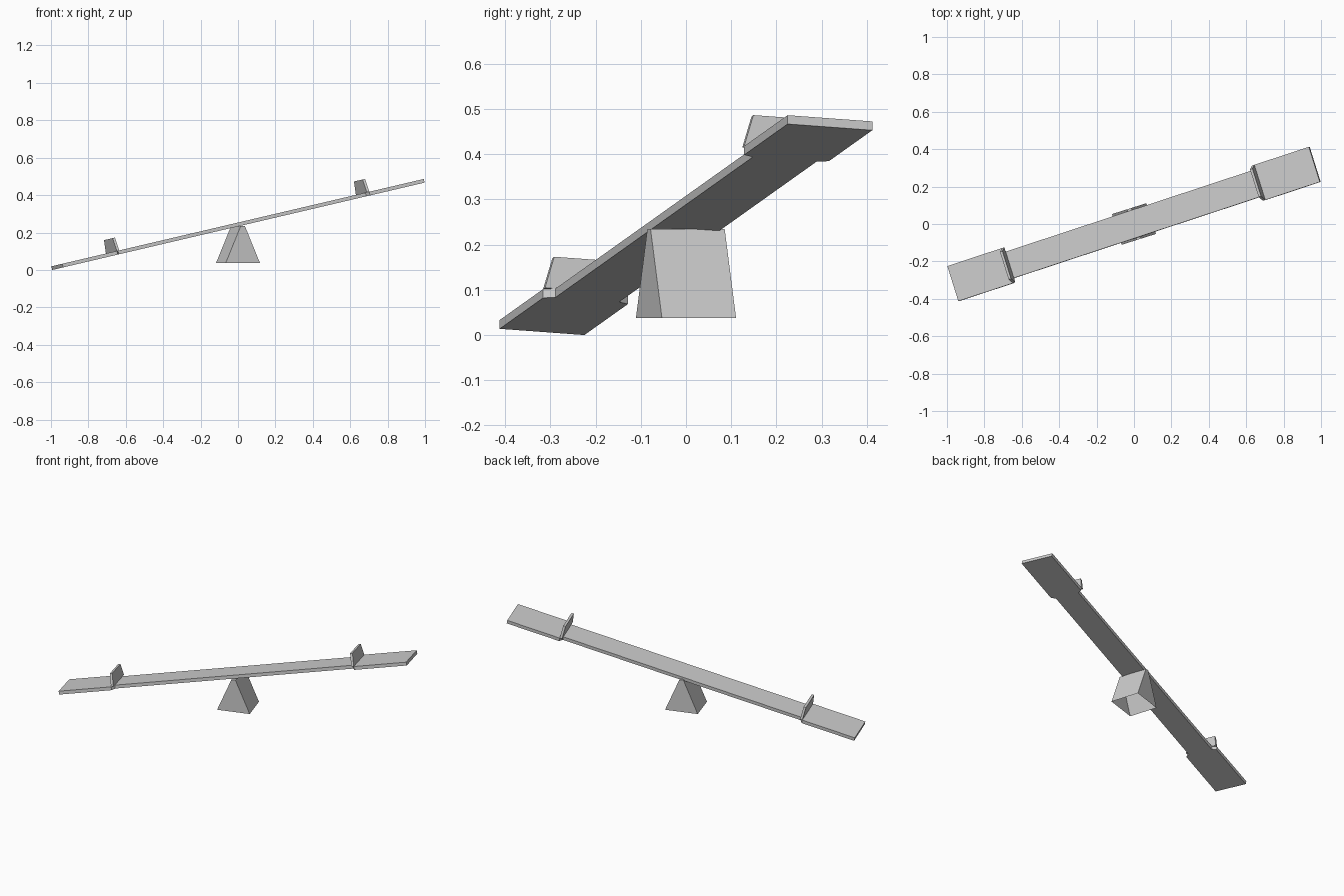
import bpy, bmesh, math
from mathutils import Matrix

if "Cube" in bpy.data.objects:
    bpy.data.objects.remove(bpy.data.objects["Cube"])

YAW = math.radians(17.8)
PITCH = math.radians(-13.2)
T = 0.01            # half plank thickness
HALF_LEN = 1.0425
WIDE, NARROW = 0.0985, 0.074
STEP_IN, STEP_OUT = 0.714, 0.728

# plank is yawed, then tipped about the y axis
TILT = Matrix.Translation((0, 0, 0.243)) @ Matrix.Rotation(PITCH, 4, 'Y') @ Matrix.Rotation(YAW, 4, 'Z')


def prism(name, profile, to_3d, d0, d1, matrix):
    """Extrude a 2D outline from d0 to d1."""
    bm = bmesh.new()
    face = bm.faces.new([bm.verts.new(to_3d(a, b, d0)) for a, b in profile])
    ext = bmesh.ops.extrude_face_region(bm, geom=[face])
    for v in [g for g in ext['geom'] if isinstance(g, bmesh.types.BMVert)]:
        i = min(range(len(profile)), key=lambda k: (v.co - to_vec(to_3d(*profile[k], d0))).length)
        v.co = to_3d(*profile[i], d1)
    bmesh.ops.recalc_face_normals(bm, faces=bm.faces)
    return finish(name, bm, matrix)


def to_vec(t):
    return Matrix.Translation(t).to_translation()


def finish(name, bm, matrix):
    mesh = bpy.data.meshes.new(name)
    bm.to_mesh(mesh)
    bm.free()
    obj = bpy.data.objects.new(name, mesh)
    obj.matrix_world = matrix
    bpy.context.collection.objects.link(obj)
    return obj


# plank with wider seat ends
edge = [(HALF_LEN, WIDE), (STEP_OUT, WIDE), (STEP_IN, NARROW),
        (-STEP_IN, NARROW), (-STEP_OUT, WIDE), (-HALF_LEN, WIDE)]
outline = edge + [(x, -y) for x, y in reversed(edge)]
prism("plank", outline, lambda a, b, d: (a, b, d), -T, T, TILT)

# tapered upright handle plates
plate = [(-WIDE, T), (WIDE, T), (0.077, T + 0.072), (-0.077, T + 0.072)]
for side, s in (("left", -1), ("right", 1)):
    prism(side + "_handle", plate, lambda a, b, d: (d, a, b),
          s * STEP_IN, s * STEP_OUT, TILT)

# wedge pivot, hollow underneath
bm = bmesh.new()
ring = [(-1, -1), (1, -1), (1, 1), (-1, 1)]
low = [bm.verts.new((x * 0.096, y * 0.086, 0.037)) for x, y in ring]
top = [bm.verts.new((x * 0.012, y * 0.086, 0.234)) for x, y in ring]
for i in range(4):
    j = (i + 1) % 4
    bm.faces.new((low[i], low[j], top[j], top[i]))
bm.faces.new(top)
finish("pivot_base", bm, Matrix.Rotation(math.radians(17.5), 4, 'Z'))
